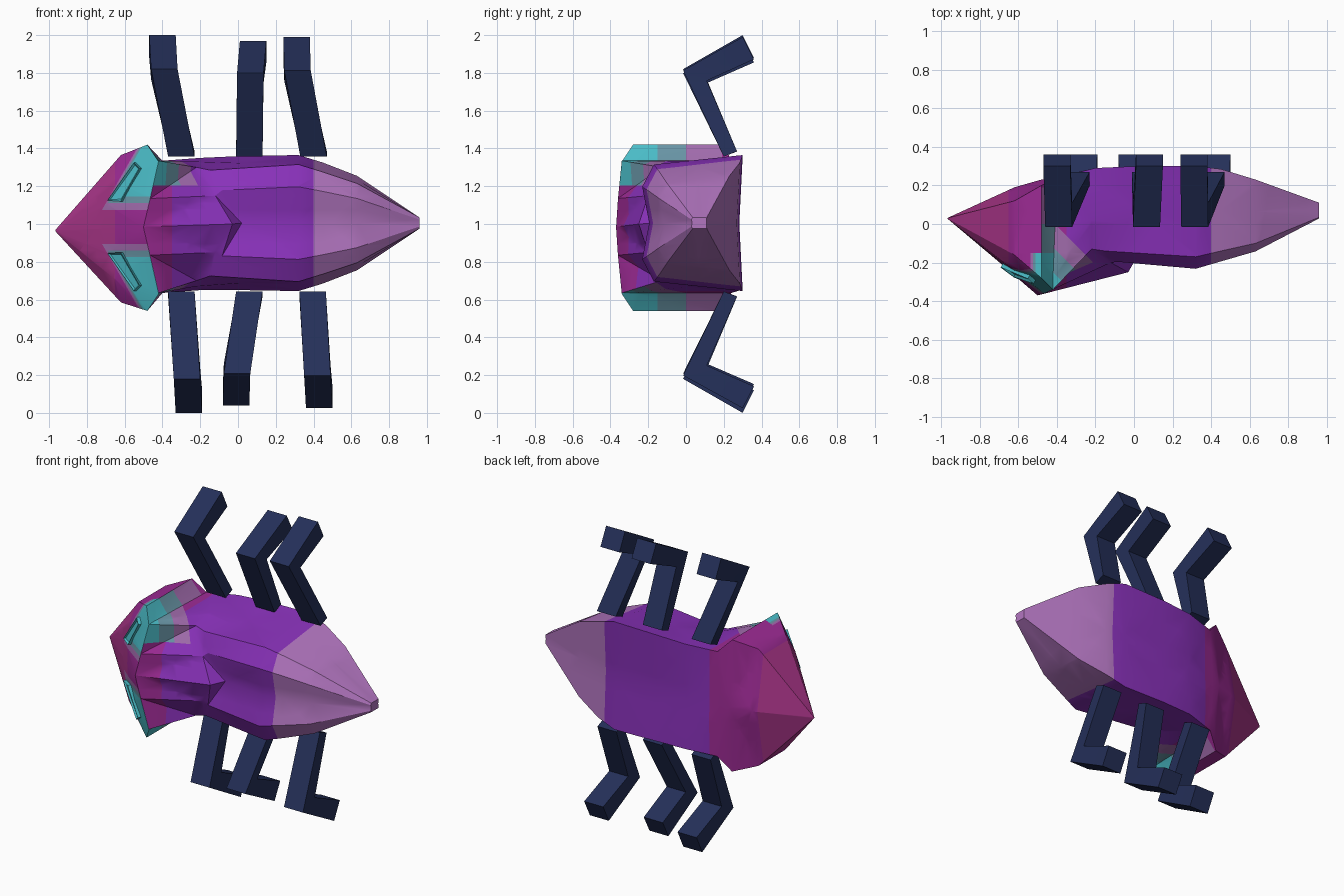
import bpy, bmesh, math
from mathutils import Vector
from mathutils.bvhtree import BVHTree

cube = bpy.data.objects.get("Cube")
if cube:
    bpy.data.objects.remove(cube)

COLOURS = {
    "magenta": (.4, .036, .25), "plum": (.34, .024, .3),
    "purple": (.25, .031, .49), "pale_mauve": (.45, .18, .53),
    "cyan": (.07, .51, .58), "grey_teal": (.14, .3, .38),
    "dusty_violet": (.36, .15, .42), "navy": (.018, .029, .1),
}
MATERIALS = {}
for name, rgb in COLOURS.items():
    material = bpy.data.materials.new(name)
    material.use_nodes = True
    material.diffuse_color = (*rgb, 1)
    shader = material.node_tree.nodes["Principled BSDF"]
    shader.inputs["Base Color"].default_value = (*rgb, 1)
    MATERIALS[name] = material
ORDER = list(COLOURS)


def finish(bm, name, colours, smooth_angle):
    """Turn the mesh into a named, shaded object with the given colours."""
    mesh = bpy.data.meshes.new(name)
    bm.to_mesh(mesh)
    bm.free()
    part = bpy.data.objects.new(name, mesh)
    bpy.context.collection.objects.link(part)
    for colour in colours:
        mesh.materials.append(MATERIALS[colour])
    bpy.ops.object.select_all(action='DESELECT')
    part.select_set(True)
    bpy.context.view_layer.objects.active = part
    bpy.ops.object.shade_smooth_by_angle(angle=math.radians(smooth_angle))


def loft(rings):
    """Skin a row of closed rings and cap both ends."""
    bm = bmesh.new()
    rows = [[bm.verts.new(point) for point in ring] for ring in rings]
    count = len(rows[0])
    for near, far in zip(rows, rows[1:]):
        for i in range(count):
            j = (i + 1) % count
            bm.faces.new((near[i], near[j], far[j], far[i]))
    bm.faces.new(rows[0])
    bm.faces.new(rows[-1])
    bmesh.ops.remove_doubles(bm, verts=bm.verts, dist=.0005)
    bmesh.ops.recalc_face_normals(bm, faces=bm.faces)
    return bm


def mirrored_ring(centre, half):
    """Complete a half section of (x, y, height above centre)."""
    upper = [(x, y, centre + rise) for x, y, rise in half]
    lower = [(x, y, centre - rise) for x, y, rise in half[-2:0:-1]]
    return upper + lower


def abdomen_section(x, front, front_half, back, back_half, lean=0):
    """Tapered box section with a soft front lobe and a hollow back."""
    lobe = front_half * .62
    edge = (front_half + back_half) / 2
    return [(x, front - front_half * .08, 0),
            (x - lean * lobe, front - front_half * .2, lobe),
            (x - lean * front_half, front, front_half),
            (x, (front + back) / 2, edge),
            (x, back, back_half),
            (x, back - back_half * .05, 0)]


# Body: head, collar and thorax shield, then abdomen and tail, as one skin
cheeks = [(-.72, -.18, 0), (-.69, -.2, .13), (-.66, -.21, .26),
          (-.62, -.16, .39), (-.62, .12, .39), (-.62, .19, 0)]
rim = [(-.5, -.37, 0), (-.465, -.36, .15), (-.42, -.34, .35),
       (-.48, -.28, .44), (-.48, .2, .44), (-.48, .23, 0)]
collar = rim[:3] + [(-.42, -.28, .35), (-.4, .24, .35), (-.42, .24, 0)]
shield = [(-.03, -.25, 0), (-.12, -.2, .15), (-.22, -.13, .3),
          (-.22, .02, .33), (-.2, .29, .35), (-.2, .28, 0)]
snout = Vector((-.97, .03, 0))
tip = [tuple(snout.lerp(Vector(point), .01)) for point in cheeks]
rings = [mirrored_ring(.965, tip), mirrored_ring(.975, cheeks),
         mirrored_ring(.98, rim), mirrored_ring(.985, collar),
         mirrored_ring(1, shield)]
for station in ((.02, -.14, .28, .3, .355, .6), (.32, -.17, .31, .3, .36),
                (.45, -.14, .27, .285, .32), (.63, -.1, .21, .23, .25),
                (.96, .035, .03, .11, .03)):
    rings.append(mirrored_ring(1.005, abdomen_section(*station)))
body = loft(rings)
bmesh.ops.triangulate(body, faces=body.faces)
bmesh.ops.recalc_face_normals(body, faces=body.faces)
surface = BVHTree.FromBMesh(body)

# Colour borders cut into the skin
MID = .985
SLOPE = .57
EYE_PATCH = {"cyan": (-.66, .16), "grey_teal": (-.69, .125),
             "dusty_violet": (-.72, .09)}
SHOULDER = {"cyan": -.67, "grey_teal": -.54, "dusty_violet": -.41}
LIP = {"cyan": -.15, "grey_teal": 0, "dusty_violet": .19}
SHOULDER_LOW = .22


def cut(point, normal):
    geom = body.verts[:] + body.edges[:] + body.faces[:]
    bmesh.ops.bisect_plane(body, geom=geom, dist=.0001,
                           plane_co=point, plane_no=normal)


for x in (-.65, -.35, .4):
    cut((x, 0, 0), (1, 0, 0))
for y in LIP.values():
    cut((0, y, 0), (0, 1, 0))
for diagonal in SHOULDER.values():
    cut((diagonal, 0, 0), (1, 1, 0))
for side in (1, -1):
    cut((0, 0, MID + side * SHOULDER_LOW), (0, 0, 1))
    for x, rise in EYE_PATCH.values():
        cut((x, 0, MID + side * rise), (1, 0, -side * SLOPE))
        cut((0, 0, MID + side * rise), (0, 0, 1))


def first_below(value, limits):
    """First colour whose limit lies above the value."""
    for colour, limit in limits.items():
        if value < limit:
            return colour
    return None


def patch(spot, normal):
    """Colour of the eye patch, the collar lip and the shoulder behind."""
    rise = abs(spot.z - MID)
    if normal.x > .4 and rise > .345 and spot.x < -.38:
        return first_below(spot.y, LIP)
    if spot.x < -.5 + .229 * rise:
        if spot.y < -.15:
            for colour, (x, low) in EYE_PATCH.items():
                if rise > low and spot.x > x + SLOPE * (rise - low):
                    return colour
        return None
    flank = abs(normal.z) > .6
    corner = spot.z > MID + SHOULDER_LOW and spot.y < 0
    if spot.x < -.2 and (flank or corner):
        return first_below(spot.x + spot.y, SHOULDER)
    return None


def band(x):
    """Colour of the plain skin along the body."""
    if x < -.35:
        return "magenta" if x < -.65 else "plum"
    return "purple" if x < .4 else "pale_mauve"


for face in body.faces:
    spot = face.calc_center_median()
    colour = patch(spot, face.normal) or band(spot.x)
    face.material_index = ORDER.index(colour)
finish(body, "body", ORDER, 30)

# Eyes: slanted raised frames resting on the head
outward = Vector((-.011, -.019, 0))
for side, name in ((1, "upper_eye"), (-1, "lower_eye")):
    bm = bmesh.new()
    corners = []
    for x, rise in ((-.68, .14), (-.61, .135), (-.51, .31), (-.54, .34)):
        start = Vector((x, -2, MID + side * rise))
        corners.append(surface.ray_cast(start, Vector((0, 1, 0)))[0])
    base = [bm.verts.new(point - outward * .3) for point in corners]
    top = [bm.verts.new(point + outward) for point in corners]
    for i in range(4):
        j = (i + 1) % 4
        bm.faces.new((base[i], base[j], top[j], top[i]))
    bm.faces.new(base)
    lens = bm.faces.new(top)
    bmesh.ops.recalc_face_normals(bm, faces=bm.faces)
    bmesh.ops.inset_region(bm, faces=[lens], thickness=.013)
    bmesh.ops.translate(bm, verts=lens.verts, vec=-outward * .5)
    finish(bm, name, ["cyan"], 20)

# Legs: bent bars, each with hip, knee and foot positions and a reach
HALF_WIDTH = .07
HIP = .357
PROFILE = (((.2, HIP), (.27, .385)), ((-.015, .82), (.11, .765)),
           ((.3, 1), (.36, .88)))
LEGS = {
    "front_upper_leg": (1, (-.3, -.39, -.4), 1),
    "middle_upper_leg": (1, (.06, .065, .08), .97),
    "rear_upper_leg": (1, (.4, .315, .31), .99),
    "front_lower_leg": (-1, (-.3, -.27, -.26), 1),
    "middle_lower_leg": (-1, (.06, -.005, -.01), .96),
    "rear_lower_leg": (-1, (.395, .42, .43), .975),
}
for name, (side, joints, reach) in LEGS.items():
    rings = []
    for x, (outer, inner) in zip(joints, PROFILE):
        ring = []
        for (y, rise), order in ((outer, (-1, 1)), (inner, (1, -1))):
            rise = HIP + (rise - HIP) * (reach - HIP) / (1 - HIP)
            ring += [(x + w * HALF_WIDTH, y, 1 + side * rise) for w in order]
        rings.append(ring)
    finish(loft(rings), name, ["navy"], 80)
